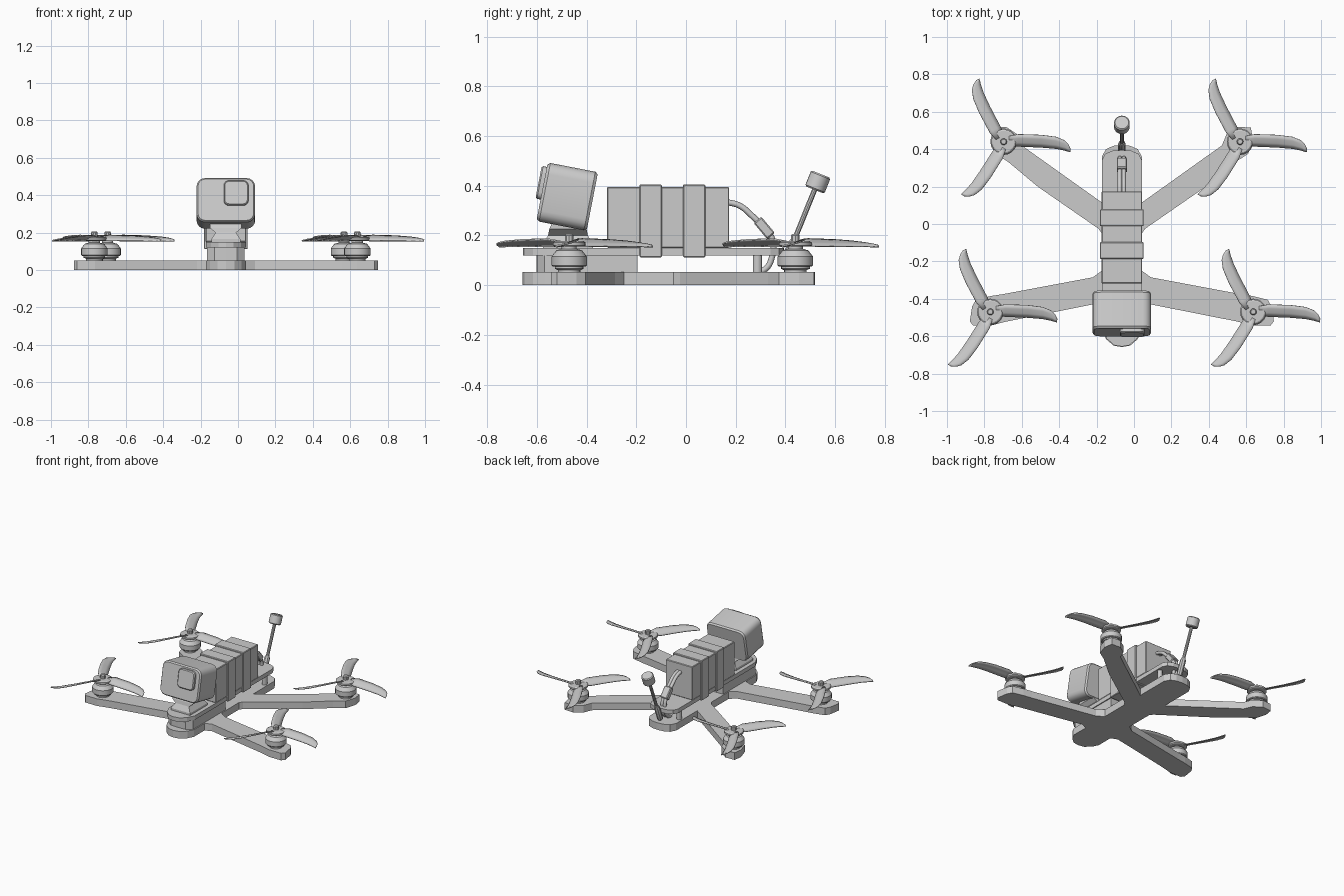
import bpy, bmesh, math
from mathutils import Vector, Matrix

if "Cube" in bpy.data.objects:
    bpy.data.objects.remove(bpy.data.objects["Cube"])

CX = -0.065  # centre line of the airframe


def finish(name, bm, smooth=False):
    bmesh.ops.recalc_face_normals(bm, faces=bm.faces)
    me = bpy.data.meshes.new(name)
    bm.to_mesh(me)
    bm.free()
    ob = bpy.data.objects.new(name, me)
    bpy.context.collection.objects.link(ob)
    if smooth:
        bpy.ops.object.select_all(action='DESELECT')
        ob.select_set(True)
        bpy.context.view_layer.objects.active = ob
        bpy.ops.object.shade_smooth_by_angle(angle=math.radians(30))
    return ob


def loft(name, rings, smooth=False, matrix=None):
    """Skin a list of equal-length closed rings and cap both ends."""
    bm = bmesh.new()
    vs = [[bm.verts.new(p) for p in r] for r in rings]
    n = len(rings[0])
    for a, b in zip(vs, vs[1:]):
        for i in range(n):
            j = (i + 1) % n
            bm.faces.new((a[i], a[j], b[j], b[i]))
    bm.faces.new(vs[0][::-1])
    bm.faces.new(vs[-1])
    if matrix:
        bm.transform(matrix)
    return finish(name, bm, smooth)


def plate(name, half, z0, z1):
    """Plate mirrored about the centre line from a right-hand half outline."""
    pts = half + [(-x, y) for x, y in reversed(half) if x > 0]
    return loft(name, [[(CX + x, y, z) for x, y in pts] for z in (z0, z1)])


def box(name, x, y, z, bevel=0.0):
    bm = bmesh.new()
    bmesh.ops.create_cube(bm, size=1)
    for v in bm.verts:
        v.co = Vector([(r[0] + r[1]) / 2 + c * (r[1] - r[0]) for r, c in zip((x, y, z), v.co)])
    if bevel:
        bmesh.ops.bevel(bm, geom=bm.edges[:], offset=bevel, segments=1, affect='EDGES')
    return finish(name, bm)


def lathe(name, profile, matrix, n=20):
    rings = [[(r * math.cos(2 * math.pi * i / n), r * math.sin(2 * math.pi * i / n), z)
              for i in range(n)] for r, z in profile]
    return loft(name, rings, True, matrix)


def rounded(w, h, r, y, cx=0, cz=0, seg=4):
    """Rounded rectangle in the xz plane at depth y."""
    out = []
    for k, (sx, sz) in enumerate(((1, 1), (-1, 1), (-1, -1), (1, -1))):
        for i in range(seg + 1):
            a = math.pi / 2 * (k + i / seg)
            out.append((cx + sx * (w / 2 - r) + r * math.cos(a), y, cz + sz * (h / 2 - r) + r * math.sin(a)))
    return out


def tube(name, pts, r):
    cu = bpy.data.curves.new(name, 'CURVE')
    cu.dimensions = '3D'
    cu.bevel_depth, cu.bevel_resolution, cu.use_fill_caps = r, 2, True
    sp = cu.splines.new('BEZIER')
    sp.bezier_points.add(len(pts) - 1)
    for b, p in zip(sp.bezier_points, pts):
        b.co = p
        b.handle_left_type = b.handle_right_type = 'AUTO'
    ob = bpy.data.objects.new(name, cu)
    bpy.context.collection.objects.link(ob)
    return ob


# Base plate with four arms
plate("base_frame", [
    (0, -.658), (.045, -.65), (.085, -.615), (.107, -.57), (.107, -.45), (.155, -.43),
    (.62, -.522), (.70, -.543), (.795, -.543), (.813, -.52), (.80, -.44), (.78, -.405), (.70, -.385),
    (.635, -.375), (.155, -.285), (.107, -.25), (.107, -.05), (.125, -.025),
    (.45, .2), (.605, .33), (.675, .375), (.70, .455), (.69, .515), (.62, .52), (.56, .48),
    (.535, .42), (.107, .115), (.107, .36), (.085, .40), (.045, .418), (0, .422)], 0, .052)

# Top plate, electronics bay between plates, rear standoffs
plate("top_plate", [(0, -.655), (.04, -.648), (.08, -.615), (.107, -.56), (.107, .34),
                    (.09, .375), (.05, .392), (0, .395)], .12, .15)
plate("electronics_bay", [(0, -.602), (.06, -.60), (.1, -.57), (.1, -.195), (0, -.195)], .052, .12)
for s in (-1, 1):
    lathe("rear_standoff", [(.018, .052), (.018, .12)], Matrix.Translation((CX + s * .08, .287, 0)), 12)

# Battery and straps
box("battery", (CX - .108, CX + .108), (-.318, .174), (.15, .395), .004)
for y in (-.187, -.012):
    box("battery_strap", (CX - .117, CX + .117), (y, y + .09), (.112, .405), .004)

# Battery leads and plug
for s in (-1, 1):
    tube("battery_lead", [(CX + s * .011, .16, .335), (CX + s * .011, .215, .32),
                          (CX + s * .011, .27, .275), (CX + s * .011, .31, .235)], .012)
    tube("frame_lead", [(CX + s * .011, .32, .23), (CX + s * .011, .35, .175), (CX + s * .011, .345, .11),
                        (CX + s * .011, .325, .07), (CX + s * .011, .29, .05)], .012)
plug = box("lead_plug", (-.027, .027), (-.042, .042), (-.02, .02), .005)
plug.location = (CX, .315, .23)
plug.rotation_euler = (math.radians(-50), 0, 0)

# Action camera, tilted upward, with square lens housing
tilt = Matrix.Translation((CX, -.478, .356)) @ Matrix.Rotation(math.radians(-11), 4, 'X')
loft("camera_body", [rounded(.297, .224, .037, -.103), rounded(.313, .24, .045, -.092),
                     rounded(.313, .24, .045, .092), rounded(.297, .224, .037, .103)], True, tilt)
loft("camera_lens", [rounded(.12, .122, .022, -.124, .055, .035), rounded(.132, .134, .028, -.118, .055, .035),
                     rounded(.132, .134, .028, -.098, .055, .035)], True, tilt)

# Camera mount: tapered block
loft("camera_mount", [[(CX + sx * w, -.475 + sy * d, z) for sx, sy in ((-1, -1), (1, -1), (1, 1), (-1, 1))]
                      for w, d, z in ((.078, .1, .15), (.078, .1, .165), (.055, .08, .2), (.085, .075, .225), (.085, .06, .26))])

# Antenna with cylindrical head
lean = Matrix.Translation((CX, .53, .415)) @ Matrix.Rotation(math.radians(-22), 4, 'X')
lathe("antenna_rod", [(.011, -.37), (.011, -.02)], lean, 10)
lathe("antenna_head", [(.036, -.034), (.042, -.028), (.042, .028), (.036, .034)], lean, 20)
lathe("antenna_connector", [(.02, -.37), (.02, -.27), (.014, -.25)], lean, 8)


def propeller(pos):
    """Three swept, pitched blades joined in one mesh."""
    bm = bmesh.new()
    stations = [(.03, .03, -.02, .3), (.08, .04, -.025, .45), (.2, .036, -.03, .4), (.28, .026, -.037, .33),
                (.325, .008, -.046, .28), (.345, -.012, -.052, .25), (.357, -.038, -.055, .25)]
    for k in range(3):
        rot = Matrix.Translation(pos) @ Matrix.Rotation(math.radians(120 * k), 4, 'Z')
        prev = None
        for x, hi, lo, t in stations:
            ys = [hi + (lo - hi) * i / 3 for i in range(4)]
            arch = (0, .003, .003, 0)
            row = [bm.verts.new(rot @ Vector((x, y, y * t + c))) for y, c in zip(ys, arch)]
            if prev:
                for i in range(3):
                    bm.faces.new((prev[i], row[i], row[i + 1], prev[i + 1]))
            prev = row
    ob = finish("propeller_blades", bm, True)
    m = ob.modifiers.new("thickness", 'SOLIDIFY')
    m.thickness, m.offset = .006, 0


# Motors and propellers at the arm ends
for dx, y in ((.703, -.47), (.632, .44)):
    for s in (-1, 1):
        m = Matrix.Translation((CX + s * dx, y, 0))
        lathe("motor_base", [(.045, .05), (.045, .06), (.058, .066), (.058, .088)], m)
        lathe("motor_bell", [(.066, .075), (.071, .08), (.071, .115), (.052, .14), (.03, .146), (.03, .16)], m)
        lathe("propeller_hub", [(.06, .156), (.066, .16), (.066, .172), (.058, .177)], m)
        lathe("propeller_nut", [(.018, .17), (.018, .2), (.013, .206)], m, 10)
        propeller((CX + s * dx, y, .168))
